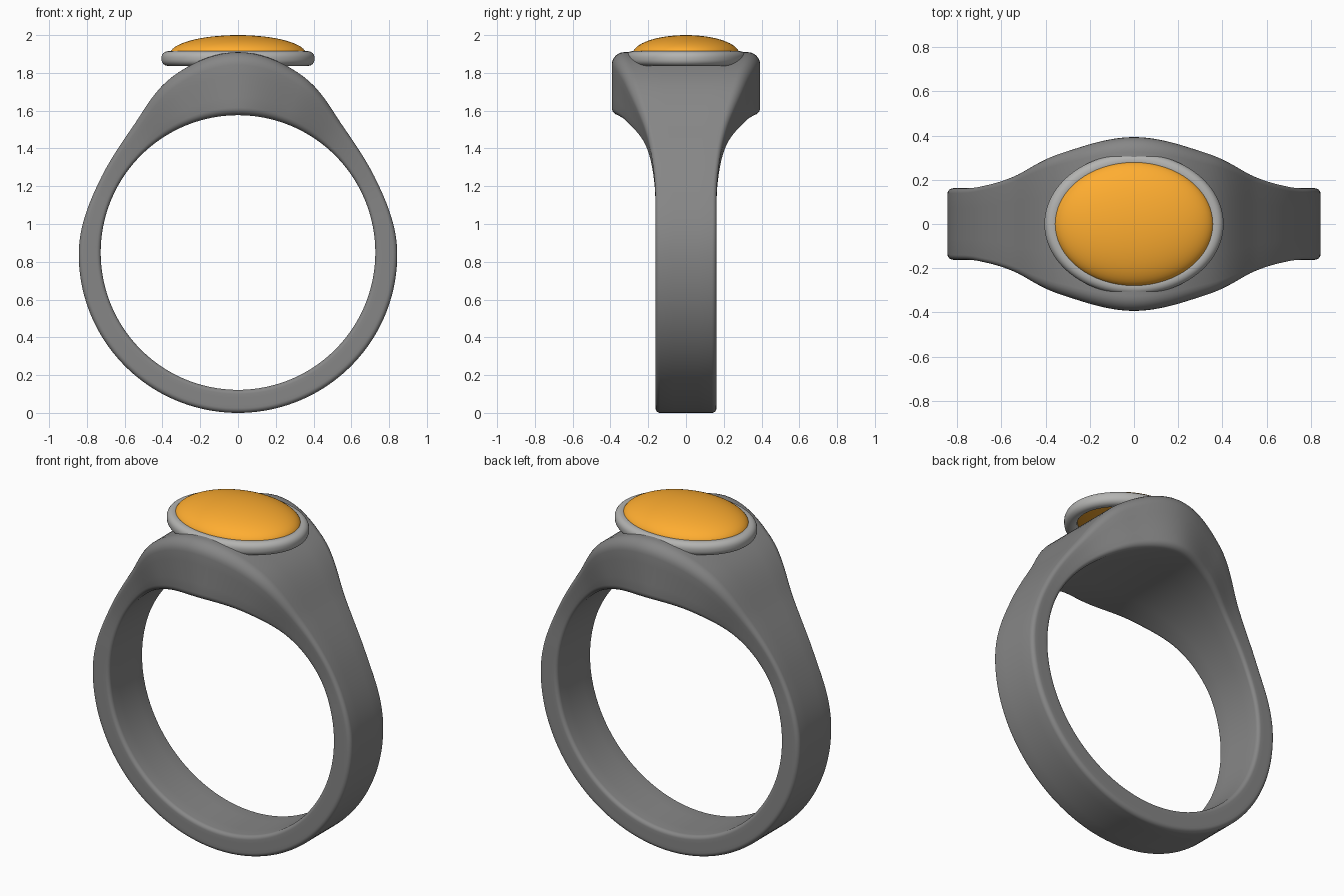
import bpy, bmesh
from math import sin, cos, pi, radians, degrees

if "Cube" in bpy.data.objects:
    bpy.data.objects.remove(bpy.data.objects["Cube"])

CZ = 0.849         # centre height of the finger hole
HOLE = 0.727       # finger hole radius


def smooth_curve(pts, x):
    """Hermite interpolation through (x, value) points, flat at both ends."""
    n = len(pts)

    def slope(i):
        if i in (0, n - 1):
            return 0.0
        return (pts[i + 1][1] - pts[i - 1][1]) / (pts[i + 1][0] - pts[i - 1][0])
    for i in range(n - 1):
        (x0, y0), (x1, y1) = pts[i], pts[i + 1]
        if x <= x1 or i == n - 2:
            h = x1 - x0
            t = min(1, (x - x0) / h)
            return ((2*t**3 - 3*t**2 + 1) * y0 + (t**3 - 2*t**2 + t) * h * slope(i)
                    + (3*t**2 - 2*t**3) * y1 + (t**3 - t**2) * h * slope(i + 1))


def rounded_section(u0, u1, v0, v1, r_in, r_out, seg=6, mid=4):
    """Closed rounded rectangle; r_in rounds the u0 side, r_out the u1 side."""
    corners = [(u1 - r_out, v1 - r_out, r_out, 0), (u0 + r_in, v1 - r_in, r_in, 90),
               (u0 + r_in, v0 + r_in, r_in, 180), (u1 - r_out, v0 + r_out, r_out, 270)]
    arcs = [[(cu + r * cos(radians(a + 90 * k / seg)), cv + r * sin(radians(a + 90 * k / seg)))
             for k in range(seg + 1)] for cu, cv, r, a in corners]
    out = []
    for i, arc in enumerate(arcs):
        p, q = arc[-1], arcs[(i + 1) % 4][0]
        out += arc
        out += [(p[0] + (q[0] - p[0]) * k / mid, p[1] + (q[1] - p[1]) * k / mid)
                for k in range(1, mid)]
    return out


def finish(bm, name, color, angle=60):
    bmesh.ops.recalc_face_normals(bm, faces=bm.faces[:])
    me = bpy.data.meshes.new(name)
    bm.to_mesh(me)
    bm.free()
    ob = bpy.data.objects.new(name, me)
    bpy.context.collection.objects.link(ob)
    mat = bpy.data.materials.new(name + "_colour")
    mat.diffuse_color = (*color, 1)
    mat.use_nodes = True
    mat.node_tree.nodes["Principled BSDF"].inputs["Base Color"].default_value = mat.diffuse_color
    me.materials.append(mat)
    bpy.ops.object.select_all(action='DESELECT')
    ob.select_set(True)
    bpy.context.view_layer.objects.active = ob
    bpy.ops.object.shade_smooth_by_angle(angle=radians(angle))
    return ob


def loft_ring(name, rings, color):
    """Skin a closed loop of equal-length closed sections."""
    bm = bmesh.new()
    loops = [[bm.verts.new(p) for p in ring] for ring in rings]
    for a, b in zip(loops, loops[1:] + loops[:1]):
        for j in range(len(a)):
            k = (j + 1) % len(a)
            bm.faces.new((a[j], a[k], b[k], b[j]))
    return finish(bm, name, color)


# Band: outer radius and half width by angle from the top
outer = [(0, 1.061), (20, 0.996), (40, 0.868), (62, 0.826), (90, 0.843), (180, 0.849)]
width = [(0, 0.393), (20, 0.322), (40, 0.215), (60, 0.168), (80, 0.162), (180, 0.162)]
rings = []
N = 160
for i in range(N):
    phi = 2 * pi * i / N
    d = degrees(min(phi, 2 * pi - phi))
    R, w = smooth_curve(outer, d), smooth_curve(width, d)
    grow = max(0, (R - 0.83) / 0.23)
    rings.append([(r * sin(phi), y, CZ + r * cos(phi)) for r, y in
                  rounded_section(HOLE, R, -w, w, 0.02 + 0.02 * grow, 0.022 + 0.045 * grow)])
loft_ring("band", rings, (0.24, 0.24, 0.24))

# Bezel: oval collar around the stone
sec = rounded_section(-0.07, 0, 1.837, 1.915, 0.03, 0.034, mid=2)
rings = []
for i in range(96):
    t = 2 * pi * i / 96
    rings.append([((0.405 + u) * cos(t), (0.32 + u) * sin(t), z) for u, z in sec])
loft_ring("bezel", rings, (0.45, 0.45, 0.44))

# Stone: oval cabochon with a shallower underside
bm = bmesh.new()
bmesh.ops.create_uvsphere(bm, u_segments=64, v_segments=32, radius=1)
for v in bm.verts:
    v.co = (v.co.x * 0.36, v.co.y * 0.282,
            1.90 + v.co.z * (0.10 if v.co.z > 0 else 0.04))
finish(bm, "stone", (1.0, 0.42, 0.03))
